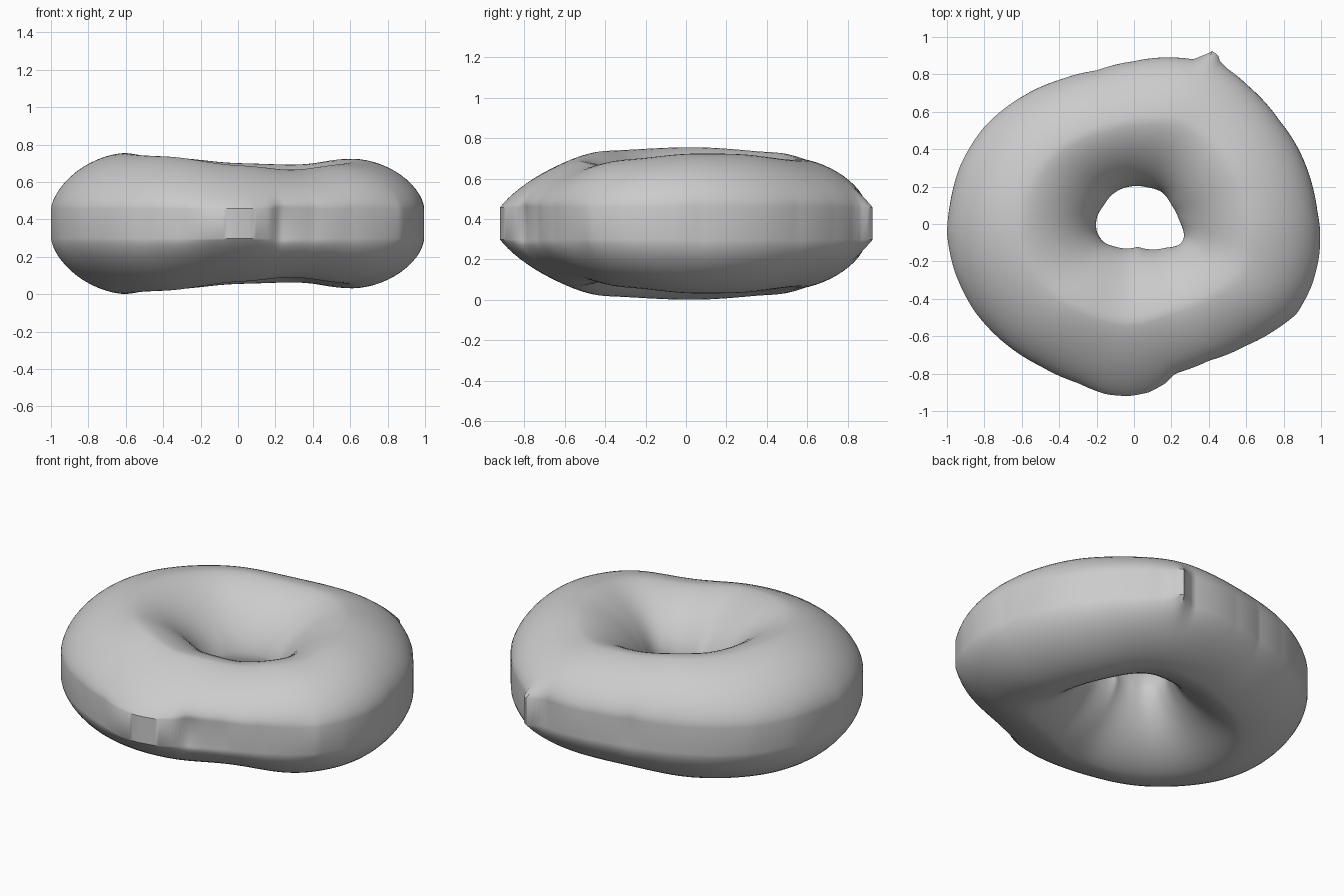
import bpy
import bmesh
import math

default_cube = bpy.data.objects.get("Cube")
if default_cube:
    bpy.data.objects.remove(default_cube, do_unlink=True)

CENTRE = (0.02, 0.03)
MIDDLE = 0.378          # height of the mirror plane
BAND = 0.08             # half height of the upright outer band
SEGMENTS = 300
ARC_STEPS = 14

# Plan outlines of the outer rim and of the hole
OUTER = [(.995, -.03), (.98, .07), (.95, .22), (.88, .4), (.78, .55), (.62, .73),
         (.5, .83), (.46, .87), (.45, .9), (.42, .925), (.39, .91), (.32, .88),
         (.15, .89), (0, .87), (-.2, .82), (-.4, .77), (-.6, .68), (-.8, .52),
         (-.93, .31), (-.985, .1), (-1, -.05), (-.96, -.25), (-.85, -.47),
         (-.7, -.63), (-.5, -.76), (-.3, -.85), (-.15, -.91), (-.03, -.92),
         (.08, -.9), (.17, -.85), (.22, -.795), (.4, -.73), (.6, -.65),
         (.75, -.57), (.87, -.48), (.95, -.33), (.99, -.17)]
HOLE = [(.27, -.07), (.24, .02), (.2, .1), (.15, .17), (.07, .195), (-.02, .2),
        (-.1, .17), (-.16, .1), (-.2, .03), (-.2, -.04), (-.16, -.1),
        (-.1, -.12), (.02, -.12), (.09, -.135), (.17, -.125), (.25, -.11)]
# Crest height above the mirror plane, by angle in degrees
CREST = [(0, .347), (20, .345), (60, .314), (90, .322), (135, .353), (180, .378),
         (225, .36), (270, .31), (300, .285), (330, .318)]
# Fullness of the outer shoulder, by angle: 1 is a straight slope, 2 is round
FULLNESS = [(0, 1.75), (60, 1.65), (90, 1.6), (180, 1.72), (225, 1.55),
            (270, 1.35), (300, 1.55), (330, 1.8)]


def polar(points):
    """Turn plan points into (degrees, radius) pairs about the centre."""
    pairs = []
    for x, y in points:
        dx, dy = x - CENTRE[0], y - CENTRE[1]
        pairs.append((math.degrees(math.atan2(dy, dx)) % 360, math.hypot(dx, dy)))
    return pairs


def sample_loop(pairs, eased=False):
    """Resample a closed (degrees, value) list at every segment."""
    pairs = sorted(pairs)
    pairs = [(pairs[-1][0] - 360, pairs[-1][1])] + pairs + [(pairs[0][0] + 360, pairs[0][1])]
    values = []
    for i in range(SEGMENTS):
        angle = 360 * i / SEGMENTS
        for (a, va), (b, vb) in zip(pairs, pairs[1:]):
            if a <= angle <= b:
                t = (angle - a) / (b - a)
                if eased:
                    t = t * t * (3 - 2 * t)
                values.append(va + (vb - va) * t)
                break
    return values


def soften(values, width):
    """Blur a closed list with a bell-shaped window."""
    reach = range(-3 * width, 3 * width + 1)
    weights = [math.exp(-0.5 * (k / width) ** 2) for k in reach]
    total = sum(weights)
    return [sum(w * values[(i + k) % SEGMENTS] for k, w in zip(reach, weights)) / total
            for i in range(SEGMENTS)]


rim = sample_loop(polar(OUTER))
soft_rim = soften(rim, 8)
hole = soften(sample_loop(polar(HOLE)), 3)
soft_hole = soften(hole, 12)
crest = soften(sample_loop(CREST, True), 5)
fullness = soften(sample_loop(FULLNESS, True), 5)


def section(i):
    """Upper half of the cross-section, from the outer band to the hole edge."""
    outer, inner, height = rim[i], hole[i], crest[i]
    middle = soft_hole[i] + (soft_rim[i] - soft_hole[i]) * 0.51
    power = 2 / fullness[i]
    points = [(outer, BAND)]
    for step in range(1, ARC_STEPS + 1):
        t = math.pi / 2 * step / ARC_STEPS
        # the small points on the rim fade out above the band
        edge = soft_rim[i] + (outer - soft_rim[i]) * max(0, 1 - step / 6) ** 1.5
        points.append((middle + (edge - middle) * max(0, math.cos(t)) ** power,
                       BAND + (height - BAND) * math.sin(t) ** power))
    power = 2 / 1.6
    for step in range(1, ARC_STEPS + 1):
        t = math.pi / 2 * (1 - step / ARC_STEPS)
        # the hole outline only sharpens close to its edge
        edge = soft_hole[i] + (inner - soft_hole[i]) * (step / ARC_STEPS) ** 2
        points.append((middle + (edge - middle) * max(0, math.cos(t)) ** power,
                       height * max(0, math.sin(t)) ** power))
    return points


# Ring body: sweep the section round and mirror it below
bm = bmesh.new()
rings = []
for i in range(SEGMENTS):
    a = 2 * math.pi * i / SEGMENTS
    upper = section(i)
    lower = [(r, -z) for r, z in reversed(upper[:-1])]
    rings.append([bm.verts.new((CENTRE[0] + r * math.cos(a),
                                CENTRE[1] + r * math.sin(a),
                                MIDDLE + z)) for r, z in upper + lower])
count = len(rings[0])
for i, ring in enumerate(rings):
    following = rings[(i + 1) % SEGMENTS]
    for j in range(count):
        k = (j + 1) % count
        bm.faces.new((ring[j], following[j], following[k], ring[k]))
bmesh.ops.recalc_face_normals(bm, faces=bm.faces)
mesh = bpy.data.meshes.new("ring_body")
bm.to_mesh(mesh)
bm.free()
body = bpy.data.objects.new("ring_body", mesh)
bpy.context.collection.objects.link(body)

# Plain grey material
grey = bpy.data.materials.new("light_grey")
grey.use_nodes = True
colour = (0.6, 0.6, 0.6, 1)
grey.diffuse_color = colour
for node in grey.node_tree.nodes:
    if node.type == 'BSDF_PRINCIPLED':
        node.inputs["Base Color"].default_value = colour
mesh.materials.append(grey)

# Smooth surface with crisp edges where it turns sharply
bpy.ops.object.select_all(action='DESELECT')
body.select_set(True)
bpy.context.view_layer.objects.active = body
bpy.ops.object.shade_smooth_by_angle(angle=math.radians(35))
